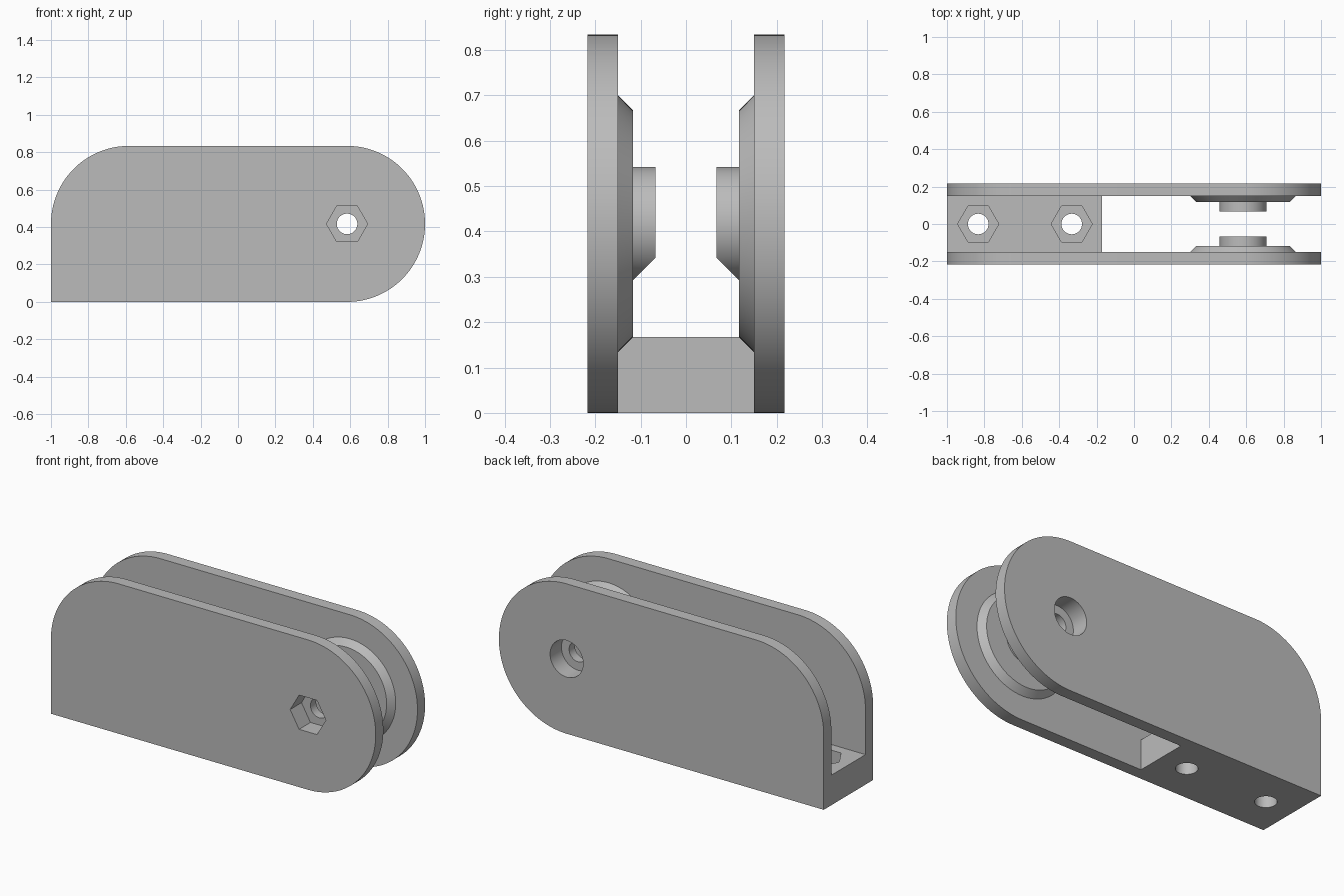
import bpy, bmesh
from math import cos, sin, pi
from mathutils import Vector

if "Cube" in bpy.data.objects:
    bpy.data.objects.remove(bpy.data.objects["Cube"])

R = 0.417                      # end radius of the side plates
PIVOT_X = 0.583
OUTER, INNER = 0.217, 0.15     # side plate faces, measured from the middle
COLLAR_Y, BOSS_Y = 0.117, 0.067
BLOCK_TOP = 0.167

grey = bpy.data.materials.new("plain grey")
grey.use_nodes = True
colour = (0.5, 0.5, 0.5, 1)
grey.diffuse_color = colour
grey.node_tree.nodes["Principled BSDF"].inputs["Base Color"].default_value = colour


def make(name, bm):
    bmesh.ops.recalc_face_normals(bm, faces=bm.faces)
    mesh = bpy.data.meshes.new(name)
    bm.to_mesh(mesh)
    bm.free()
    mesh.materials.append(grey)
    obj = bpy.data.objects.new(name, mesh)
    bpy.context.collection.objects.link(obj)
    return obj


def loft(name, start, end, cut=None):
    """Solid between two matching outlines, optionally trimmed by a plane."""
    bm = bmesh.new()
    a = [bm.verts.new(p) for p in start]
    b = [bm.verts.new(p) for p in end]
    bm.faces.new(a)
    bm.faces.new(b)
    for i in range(len(a)):
        j = (i + 1) % len(a)
        bm.faces.new((a[i], a[j], b[j], b[i]))
    if cut:
        bmesh.ops.recalc_face_normals(bm, faces=bm.faces)
        bmesh.ops.bisect_plane(bm, geom=bm.verts[:] + bm.edges[:] + bm.faces[:],
                               plane_co=cut[0], plane_no=cut[1], clear_outer=True)
        bmesh.ops.holes_fill(bm, edges=[e for e in bm.edges if e.is_boundary])
    return make(name, bm)


def arc(x, z, r, a0, a1, n):
    return [(x + r * cos(a0 + (a1 - a0) * i / n), z + r * sin(a0 + (a1 - a0) * i / n))
            for i in range(n + 1)]


def at_y(points, y):
    return [(x, y, z) for x, z in points]


def at_z(points, z):
    return [(x, y, z) for x, y in points]


def ring(x, z, r, n=96):
    return arc(x, z, r, 0, 2 * pi, n)[:-1]


def combine(target, tool, operation):
    mod = target.modifiers.new(tool.name, "BOOLEAN")
    mod.operation = operation
    mod.solver = "EXACT"
    mod.object = tool
    bpy.ops.object.select_all(action="DESELECT")
    bpy.context.view_layer.objects.active = target
    target.select_set(True)
    bpy.ops.object.modifier_apply(modifier=mod.name)
    bpy.data.objects.remove(tool)


# Base block joining the two side plates
block = [(-1, -0.18), (-0.17, -0.18), (-0.17, 0.18), (-1, 0.18)]
body = loft("bracket_body", at_z(block, 0), at_z(block, BLOCK_TOP))

# Side plates with a tapered collar and a trimmed boss on the inside
outline = [(-1, 0)] + arc(PIVOT_X, R, R, -pi / 2, pi / 2, 64) + arc(-PIVOT_X, R, R, pi / 2, pi, 32)
for side, s in (("front", -1), ("back", 1)):
    plate = loft(side + "_plate", at_y(outline, s * INNER), at_y(outline, s * OUTER))
    # collar taper continues a little into the plate so the solids overlap
    collar = loft(side + "_collar", at_y(ring(PIVOT_X, R, 0.25), s * COLLAR_Y),
                  at_y(ring(PIVOT_X, R, 0.303), s * (INNER + 0.02)))
    boss = loft(side + "_boss", at_y(ring(PIVOT_X, R, 0.125), s * BOSS_Y),
                at_y(ring(PIVOT_X, R, 0.125), s * 0.13),
                cut=(Vector((0, s * COLLAR_Y, 0.292)), Vector((0, -s, -1))))
    for part in (collar, boss):
        combine(plate, part, "UNION")
    combine(body, plate, "UNION")

# Pivot bore, with a hex pocket in front and a round recess behind
bore = ring(PIVOT_X, R, 0.055, 48)
hexagon = ring(PIVOT_X, R, 0.11, 6)
recess = ring(PIVOT_X, R, 0.102, 64)
for name, shape, y0, y1 in (("pivot_bore", bore, -0.3, 0.3),
                            ("nut_pocket", hexagon, -0.3, -0.117),
                            ("bolt_recess", recess, 0.117, 0.3)):
    combine(body, loft(name, at_y(shape, y0), at_y(shape, y1)), "DIFFERENCE")

# Mounting holes with hex pockets in the block
for x in (-0.833, -0.333):
    for name, r, n, z0 in (("mount_hole", 0.055, 48, -0.1), ("mount_pocket", 0.11, 6, 0.083)):
        shape = ring(x, 0, r, n)
        combine(body, loft(name, at_z(shape, z0), at_z(shape, 0.3)), "DIFFERENCE")

bpy.ops.object.select_all(action="DESELECT")
body.select_set(True)
bpy.context.view_layer.objects.active = body
bpy.ops.object.shade_smooth_by_angle(angle=pi / 6)
